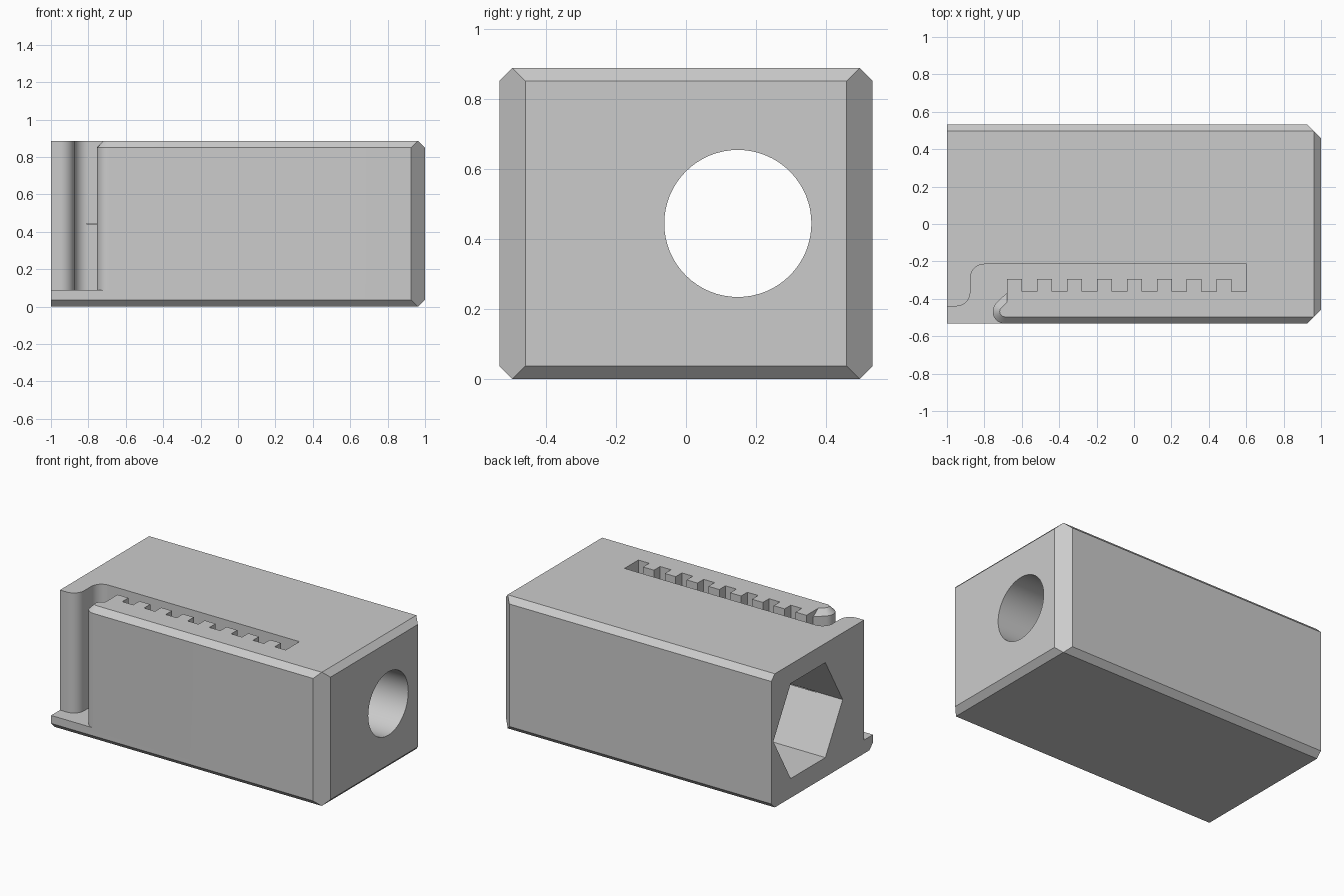
import bpy
import bmesh
from math import sin, cos, pi, radians, sqrt
from mathutils import Vector, Matrix

if "Cube" in bpy.data.objects:
    bpy.data.objects.remove(bpy.data.objects["Cube"])

HALF_Y, TOP = 0.533, 0.887
CHAMFER, CORNER = 0.037, 0.075
FLOOR = 0.09
HOLE_Y = 0.148

grey = bpy.data.materials.new("plain grey")
grey.use_nodes = True
grey.diffuse_color = (0.6, 0.6, 0.6, 1)
grey.node_tree.nodes["Principled BSDF"].inputs["Base Color"].default_value = (0.6, 0.6, 0.6, 1)


def make_object(name, bm):
    bmesh.ops.recalc_face_normals(bm, faces=bm.faces)
    mesh = bpy.data.meshes.new(name)
    bm.to_mesh(mesh)
    bm.free()
    mesh.materials.append(grey)
    obj = bpy.data.objects.new(name, mesh)
    bpy.context.collection.objects.link(obj)
    return obj


def arc(cx, cy, r, start, end, steps=12):
    angles = [radians(start + (end - start) * i / steps) for i in range(steps + 1)]
    return [(cx + r * cos(a), cy + r * sin(a)) for a in angles]


def loft(name, layers):
    """Join matching outlines, given as (z, points), into a closed solid."""
    bm = bmesh.new()
    rings = [[bm.verts.new((x, y, z)) for x, y in pts] for z, pts in layers]
    for low, high in zip(rings, rings[1:]):
        for i in range(len(low)):
            j = (i + 1) % len(low)
            bm.faces.new((low[i], low[j], high[j], high[i]))
    bm.faces.new(rings[0][::-1])
    bm.faces.new(rings[-1])
    return make_object(name, bm)


def bore(name, x0, x1, radius, sides, turn=0.0):
    """Prism lying along x, used to cut the bores."""
    bm = bmesh.new()
    place = (Matrix.Translation(((x0 + x1) / 2, HOLE_Y, TOP / 2))
             @ Matrix.Rotation(pi / 2, 4, 'Y') @ Matrix.Rotation(turn, 4, 'Z'))
    bmesh.ops.create_cone(bm, cap_ends=True, segments=sides, radius1=radius,
                          radius2=radius, depth=x1 - x0, matrix=place)
    return make_object(name, bm)


# Chamfered block: trim a box with slanted planes
bm = bmesh.new()
bmesh.ops.create_cube(bm, size=1, matrix=Matrix.Translation((0, 0, TOP / 2))
                      @ Matrix.Diagonal((2, 2 * HALF_Y, TOP, 1)))
cuts = []
for z, up in ((TOP - CHAMFER, 1), (CHAMFER, -1)):
    cuts.append(((1, 0, z), (1, 0, up)))
    cuts += [((0, side * HALF_Y, z), (0, side, up)) for side in (-1, 1)]
cuts += [((1 - CORNER, side * HALF_Y, 0), (1, side, 0)) for side in (-1, 1)]
for point, normal in cuts:
    bmesh.ops.bisect_plane(bm, geom=bm.verts[:] + bm.edges[:] + bm.faces[:],
                           plane_co=point, plane_no=Vector(normal).normalized(),
                           clear_outer=True)
    rim = [e for e in bm.edges if e.is_boundary]
    bmesh.ops.holes_fill(bm, edges=rim, sides=0)
block = make_object("block", bm)


# Toothed slot with a round-nosed finger; inset widens it at the finger's chamfer
def slot_outline(inset):
    pts = [(-1.1, -0.6), (-1.1, -0.44)]
    pts += arc(-0.95, -0.365, 0.075, -90, 0)
    pts += arc(-0.8, -0.29, 0.075, 180, 90)
    pts += [(0.602, -0.215)]
    for i in range(8):
        x = 0.602 - 0.16 * i
        pts += [(x, -0.36), (x - 0.08, -0.36), (x - 0.08, -0.295), (x - 0.16, -0.295)]
    radius = 0.065 - inset
    pts += [(-0.678, -0.366 - inset * sqrt(2))]
    pts += arc(-0.69, -0.468, radius, 135, 270, 16)
    return pts + [(-0.69, -0.6)]


over = 0.01
slot = loft("slot_cutter", [(FLOOR, slot_outline(0)),
                            (TOP - CHAMFER, slot_outline(0)),
                            (TOP + over, slot_outline(CHAMFER + over))])

# Hexagonal pocket at one end, round bore through to the other
hexagon = bore("hexagon_cutter", -1.1, -0.6, 0.364, 6)
round_bore = bore("round_cutter", -0.7, 1.1, 0.21, 64)

bpy.context.view_layer.objects.active = block
for cutter in (slot, hexagon, round_bore):
    cutter.hide_render = True
    mod = block.modifiers.new(cutter.name, 'BOOLEAN')
    mod.operation, mod.solver, mod.object = 'DIFFERENCE', 'EXACT', cutter
    bpy.ops.object.modifier_apply(modifier=mod.name)
    bpy.data.objects.remove(cutter)

bpy.ops.object.select_all(action='DESELECT')
block.select_set(True)
bpy.ops.object.shade_smooth_by_angle(angle=radians(25))
